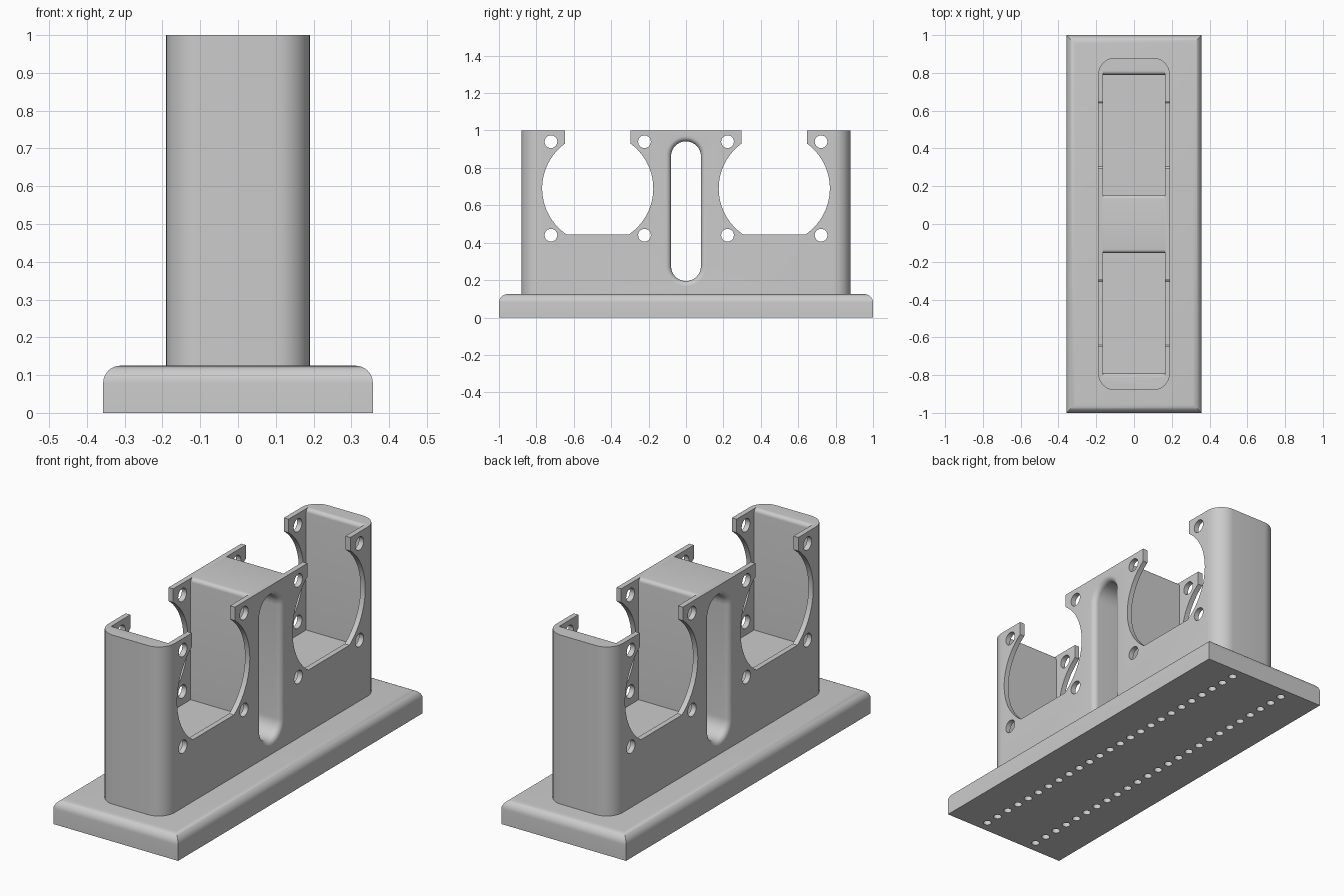
import bpy, bmesh
from math import sin, cos, pi, asin

cube = bpy.data.objects.get("Cube")
if cube:
    bpy.data.objects.remove(cube, do_unlink=True)

grey = bpy.data.materials.new("light_grey")
grey.use_nodes = True
COLOUR = (0.6, 0.6, 0.6, 1)
grey.diffuse_color = COLOUR
grey.node_tree.nodes["Principled BSDF"].inputs["Base Color"].default_value = COLOUR


def arc(cx, cy, r, start, end, n=10):
    return [(cx + r * cos(start + (end - start) * i / n),
             cy + r * sin(start + (end - start) * i / n)) for i in range(n + 1)]


def add_loft(bm, rings):
    """Skin a stack of equal-length rings and cap both ends."""
    loops = [[bm.verts.new(p) for p in ring] for ring in rings]
    for a, b in zip(loops, loops[1:]):
        for i in range(len(a)):
            j = (i + 1) % len(a)
            bm.faces.new((a[i], a[j], b[j], b[i]))
    bm.faces.new(loops[0][::-1])
    bm.faces.new(loops[-1])


def across(profile, half):
    """Rings for a y-z profile extruded along x."""
    return [[(x, y, z) for y, z in profile] for x in (-half, half)]


def upright(profile, z0, z1):
    """Rings for an x-y profile extruded along z."""
    return [[(x, y, z) for x, y in profile] for z in (z0, z1)]


def make_object(name, solids):
    bm = bmesh.new()
    for rings in solids:
        add_loft(bm, rings)
    bmesh.ops.recalc_face_normals(bm, faces=bm.faces)
    mesh = bpy.data.meshes.new(name)
    bm.to_mesh(mesh)
    bm.free()
    mesh.materials.append(grey)
    obj = bpy.data.objects.new(name, mesh)
    bpy.context.collection.objects.link(obj)
    return obj


def select_only(obj):
    bpy.ops.object.select_all(action='DESELECT')
    bpy.context.view_layer.objects.active = obj
    obj.select_set(True)


def cut(obj, solids):
    cutter = make_object("cutter", solids)
    cutter.hide_render = True
    mod = obj.modifiers.new("cut", 'BOOLEAN')
    mod.operation, mod.solver, mod.object = 'DIFFERENCE', 'EXACT', cutter
    select_only(obj)
    bpy.ops.object.modifier_apply(modifier=mod.name)
    bpy.data.objects.remove(cutter, do_unlink=True)


def smooth(obj):
    select_only(obj)
    bpy.ops.object.shade_smooth_by_angle(angle=pi / 6)


# Base plate with rounded upper edges
BASE_X, BASE_TOP = 0.357, 0.125
rect = [(-BASE_X, -1), (BASE_X, -1), (BASE_X, 1), (-BASE_X, 1)]
base = make_object("base_plate", [upright(rect, 0, BASE_TOP)])
bm = bmesh.new()
bm.from_mesh(base.data)
top_edges = [e for e in bm.edges if all(v.co.z > 0.1 for v in e.verts)]
bmesh.ops.bevel(bm, geom=top_edges, offset=0.046, segments=8, profile=0.5,
                affect='EDGES')
bm.to_mesh(base.data)
bm.free()

# Two rows of small sockets under the base
COUNT, END = 25, 0.94
sockets = []
for x in (-0.155, 0.155):
    for i in range(COUNT):
        y = -END + 2 * END * i / (COUNT - 1)
        sockets.append(upright(arc(x, y, 0.02, 0, 2 * pi, 16)[:-1], -0.05, 0.07))
cut(base, sockets)
smooth(base)

# Upright housing with rounded vertical corners
BX, BY, R = 0.19, 0.88, 0.09
outline = []
for k, (sx, sy) in enumerate([(1, 1), (-1, 1), (-1, -1), (1, -1)]):
    outline += arc(sx * (BX - R), sy * (BY - R), R, k * pi / 2, (k + 1) * pi / 2)
housing = make_object("housing", [upright(outline, 0.12, 1)])

# Pockets open at the top, with rounded lips
CY, CZ, HALF, LIP = 0.472, 0.69, 0.318, 0.02
FLOOR = CZ - HALF


def pocket(c):
    right = arc(c + HALF + LIP, 1 - LIP, LIP, pi, pi / 2, 6)
    left = arc(c - HALF - LIP, 1 - LIP, LIP, pi / 2, 0, 6)
    top = [(c + HALF + LIP, 1.1), (c - HALF - LIP, 1.1)]
    return across([(c - HALF, FLOOR), (c + HALF, FLOOR)] + right + top + left, 0.163)


cut(housing, [pocket(-CY), pocket(CY)])

# Round side openings, flat at the bottom and open at the top
RAD, NECK, SILL = 0.297, 0.175, 0.445
low, high = asin((CZ - SILL) / RAD), pi / 2 - asin(NECK / RAD)


def opening(c):
    right = arc(c, CZ, RAD, -low, high, 28)
    left = arc(c, CZ, RAD, pi - high, pi + low, 28)
    return across(right + [(c + NECK, 1.1), (c - NECK, 1.1)] + left, 0.3)


cut(housing, [opening(-CY), opening(CY)])

# Screw holes around each opening
cut(housing, [across(arc(s * CY + dy, CZ + dz, 0.034, 0, 2 * pi, 24)[:-1], 0.3)
              for s in (-1, 1) for dy in (-0.25, 0.25) for dz in (-0.25, 0.25)])

# Central slot right through, flaring smoothly at both faces
SLOT, Z0, Z1, FLARE = 0.08, 0.195, 0.942, 0.028


def slot_ring(x, grow):
    r = SLOT + grow
    ring = arc(0, Z1 - SLOT, r, 0, pi, 16) + arc(0, Z0 + SLOT, r, pi, 2 * pi, 16)
    return [(x, y, z) for y, z in ring]


flare = [(BX - FLARE + FLARE * sin(t), FLARE * (1 - cos(t)))
         for t in [i * pi / 16 for i in range(9)]]
flare.append((BX + 0.05, FLARE))
stations = [(-x, g) for x, g in reversed(flare)] + flare
cut(housing, [[slot_ring(x, g) for x, g in stations]])
smooth(housing)
